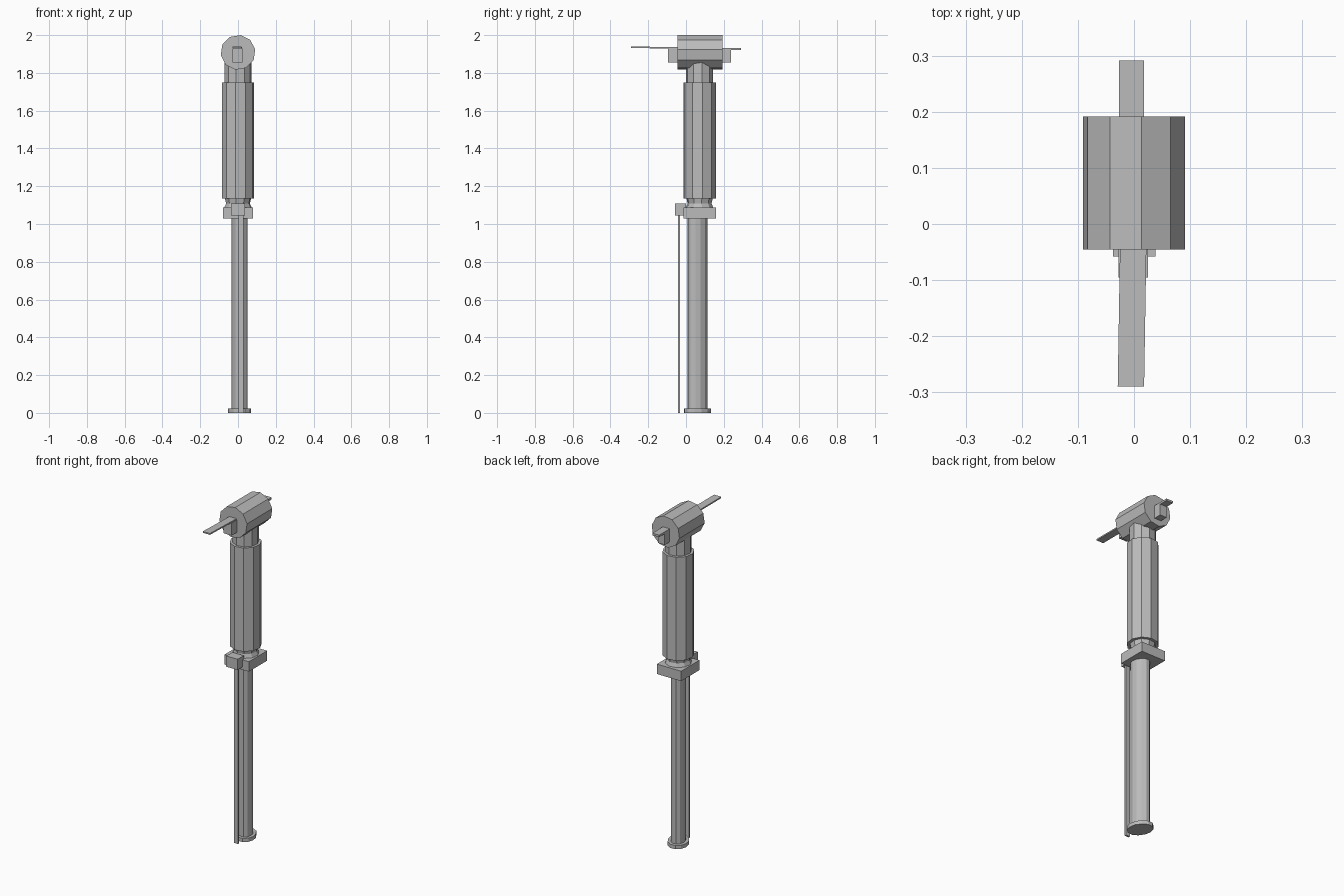
import bpy, bmesh
from math import sin, cos, radians, tau
from mathutils import Matrix

cube = bpy.data.objects.get("Cube")
if cube:
    bpy.data.objects.remove(cube, do_unlink=True)

grey = bpy.data.materials.new("plain grey")
grey.use_nodes = True
colour = (0.5, 0.5, 0.5, 1)
grey.diffuse_color = colour
grey.node_tree.nodes["Principled BSDF"].inputs["Base Color"].default_value = colour


def finish(name, bm):
    bmesh.ops.recalc_face_normals(bm, faces=bm.faces)
    mesh = bpy.data.meshes.new(name)
    bm.to_mesh(mesh)
    bm.free()
    mesh.materials.append(grey)
    obj = bpy.data.objects.new(name, mesh)
    bpy.context.collection.objects.link(obj)
    return obj


def prism(name, rings, sides, phase=0, loc=(0, 0, 0), turn=0, axis='Z'):
    """Faceted column through rings of (height, x radius, y radius)."""
    bm = bmesh.new()
    loops = []
    for z, rx, ry in rings:
        angles = [radians(phase) + tau * k / sides for k in range(sides)]
        loops.append([bm.verts.new((rx * sin(a), -ry * cos(a), z)) for a in angles])
    for low, high in zip(loops, loops[1:]):
        for k in range(sides):
            j = (k + 1) % sides
            bm.faces.new((low[k], low[j], high[j], high[k]))
    bm.faces.new(loops[0][::-1])
    bm.faces.new(loops[-1])
    obj = finish(name, bm)
    obj.location = loc
    setattr(obj.rotation_euler, axis.lower(), radians(turn))
    return obj


def box(name, xs, ys, zs, shift=(0, 0)):
    """Box from ranges; shift moves the front end in x and z."""
    bm = bmesh.new()
    size = [b - a for a, b in (xs, ys, zs)]
    mid = [(a + b) / 2 for a, b in (xs, ys, zs)]
    bmesh.ops.create_cube(bm, size=1, matrix=Matrix.Translation(mid) @ Matrix.Diagonal((*size, 1)))
    for v in bm.verts:
        if v.co.y < mid[1]:
            v.co.x += shift[0]
            v.co.z += shift[1]
    return finish(name, bm)


# Lower tube and foot, slightly oval
low = (0.008, 0.061, 0)
prism("foot_flange", [(0, 0.058, 0.074), (0.022, 0.058, 0.074)], 12, 0, low, 22.5)
prism("lower_tube", [(0.01, 0.041, 0.055), (1.05, 0.041, 0.055)], 12, 0, low, 22.5)

# Clamp plate with the guide rod in front
box("clamp_plate", (-0.08, 0.08), (-0.012, 0.16), (1.028, 1.087))
box("rod_block", (-0.037, 0.038), (-0.058, 0), (1.044, 1.108))
box("guide_rod", (0.002, 0.03), (-0.042, -0.032), (0, 1.06))

# Upper tube, collar and neck
up = (0, 0.072, 0)
prism("collar", [(1.08, 0.076, 0.076), (1.108, 0.064, 0.064), (1.14, 0.071, 0.071)], 10, -8.5, up)
prism("upper_tube", [(1.134, 0.087, 0.087), (1.75, 0.087, 0.087)], 10, -8.5, up)
prism("neck", [(1.74, 0.072, 0.072), (1.86, 0.072, 0.072)], 10, -8.5, up)

# Crosswise head drum with its end blocks and blades
prism("head_drum", [(-0.045, 0.0925, 0.0925), (0.192, 0.0925, 0.0925)], 10, 8.5,
      (0, 0, 1.9085), -90, 'X')
box("front_block", (-0.028, 0.025), (-0.095, -0.04), (1.855, 1.929))
box("back_block", (-0.027, 0.018), (0.185, 0.239), (1.855, 1.925))
box("front_blade", (-0.025, 0.022), (-0.29, -0.045), (1.928, 1.936), (-0.004, 0.004))
box("back_blade", (-0.027, 0.018), (0.185, 0.291), (1.921, 1.933))
